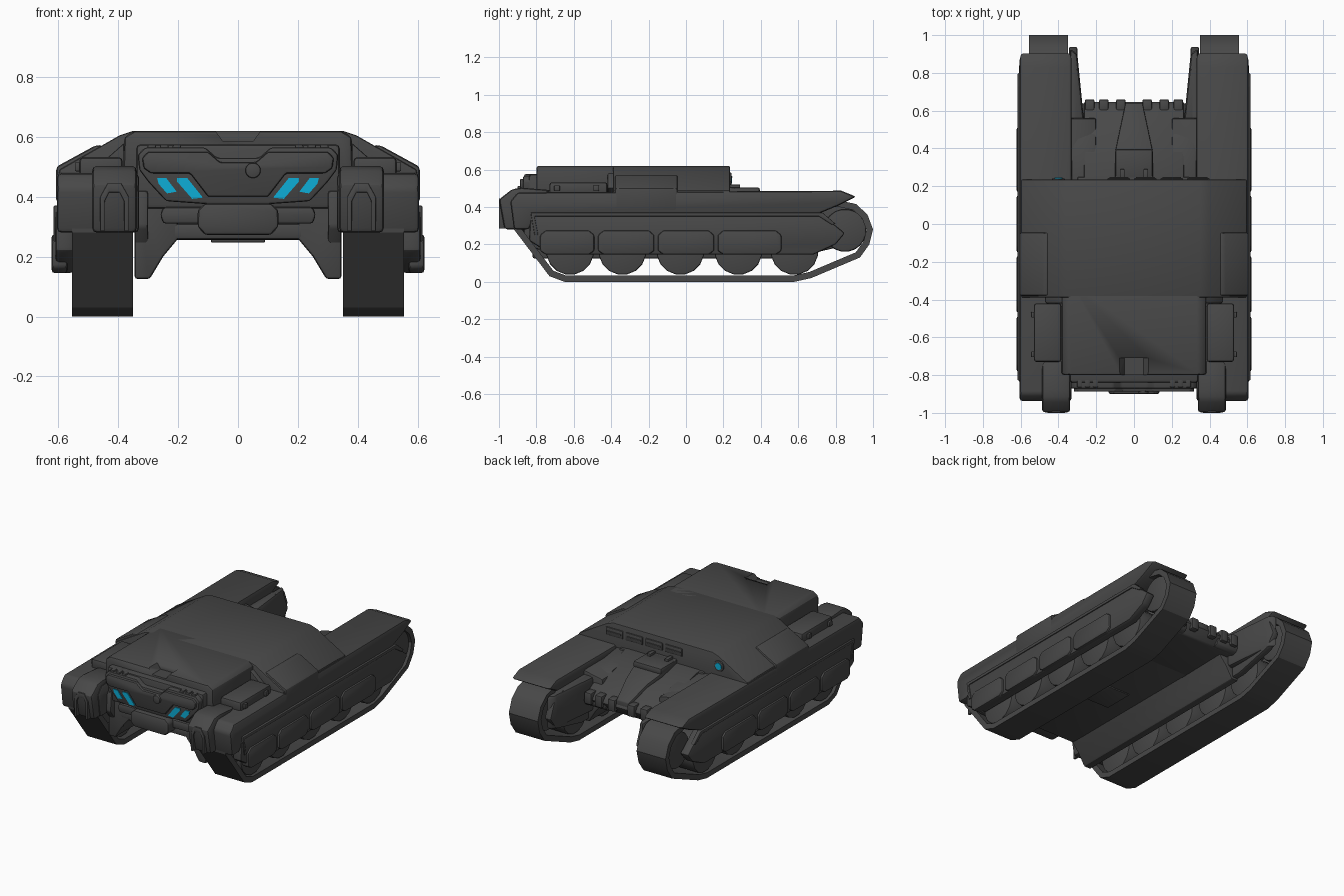
import bpy, bmesh, math
from mathutils import Vector

if "Cube" in bpy.data.objects:
    bpy.data.objects.remove(bpy.data.objects["Cube"])


def material(name, rgb):
    m = bpy.data.materials.new(name)
    m.diffuse_color = (*rgb, 1)
    m.use_nodes = True
    m.node_tree.nodes["Principled BSDF"].inputs["Base Color"].default_value = m.diffuse_color
    return m


GREY = material("dark grey", (0.065, 0.065, 0.065))
CYAN = material("cyan light", (0.004, 0.42, 0.68))


def finish(name, bm, mat, bevel=0, mirror=False, segs=2):
    bmesh.ops.recalc_face_normals(bm, faces=bm.faces)
    if bevel:
        edges = [e for e in bm.edges if e.calc_face_angle(0) > math.radians(25)]
        bmesh.ops.bevel(bm, geom=edges, offset=bevel, offset_type='OFFSET', segments=segs,
                        profile=0.5, affect='EDGES', clamp_overlap=True)
    me = bpy.data.meshes.new(name)
    bm.to_mesh(me)
    bm.free()
    me.materials.append(mat)
    ob = bpy.data.objects.new(name, me)
    bpy.context.collection.objects.link(ob)
    if mirror:
        ob.modifiers.new("mirror", 'MIRROR').use_mirror_merge = False
    return ob


def place(axis, p, t):
    return {'X': (t, p[0], p[1]), 'Y': (p[0], t, p[1]), 'Z': (p[0], p[1], t)}[axis]


def prism(name, pts, axis, a, b, bevel=0.01, mirror=False, mat=GREY):
    """Extrude a profile along an axis from a to b."""
    bm = bmesh.new()
    lo = [bm.verts.new(place(axis, p, a)) for p in pts]
    hi = [bm.verts.new(place(axis, p, b)) for p in pts]
    bm.faces.new(lo)
    bm.faces.new(hi[::-1])
    n = len(pts)
    for i in range(n):
        j = (i + 1) % n
        bm.faces.new((lo[i], lo[j], hi[j], hi[i]))
    return finish(name, bm, mat, bevel, mirror)


def box(name, x, y, z, bevel=0.006, mirror=False, mat=GREY):
    pts = [(x[0], y[0]), (x[1], y[0]), (x[1], y[1]), (x[0], y[1])]
    return prism(name, pts, 'Z', z[0], z[1], bevel, mirror, mat)


def sym(pts):
    """Complete a right-hand half profile to the left."""
    return pts + [(-x, z) for x, z in reversed(pts)]


def circle(cx, cy, r, n):
    return [(cx + r * math.cos(2 * math.pi * (i + .5) / n),
             cy + r * math.sin(2 * math.pi * (i + .5) / n)) for i in range(n)]


def band(name, pts, t, x0, x1):
    """Closed belt of thickness t, pts counter-clockwise."""
    n, inner = len(pts), []
    for i in range(n):
        p0, p, p1 = (Vector(pts[k % n]) for k in (i - 1, i, i + 1))
        d0, d1 = (p - p0).normalized(), (p1 - p).normalized()
        n0, n1 = Vector((-d0.y, d0.x)), Vector((-d1.y, d1.x))
        inner.append(p + (n0 + n1) * t / (1 + n0.dot(n1)))
    bm = bmesh.new()
    rings = [[bm.verts.new((x, q[0], q[1])) for q in loop]
             for loop, x in ((pts, x0), (pts, x1), (inner, x1), (inner, x0))]
    for r in range(4):
        A, B = rings[r], rings[(r + 1) % 4]
        for i in range(n):
            j = (i + 1) % n
            bm.faces.new((A[i], A[j], B[j], B[i]))
    return finish(name, bm, GREY, 0, True)


# tracks and wheels
band("track", [(-.65, 0), (.58, 0), (.67, .02), (.93, .13), (.98, .2), (1, .28), (.97, .36), (.91, .415),
               (.82, .435), (-.84, .44), (-.93, .38), (-.92, .28), (-.73, .03)], .034, .35, .555)
for y in (-.62, -.34, -.03, .28, .58):
    prism("road_wheel", circle(y, .165, .128, 16), 'X', .375, .545, .008, True)
prism("rear_idler", circle(.85, .275, .115, 20), 'X', .375, .54, .012, True)
prism("front_sprocket", circle(-.77, .27, .1, 16), 'X', .375, .54, .012, True)

# inner track housings
prism("inner_track_wall", [(-.85, .42), (-.86, .3), (-.74, .14), (.62, .14), (.88, .2), (.94, .28),
                           (.9, .38), (.82, .42)], 'X', .3, .345, .01, True)
prism("inner_housing", [(.2, .42), (.345, .45), (.345, .125), (.295, .125), (.25, .2), (.2, .26)],
      'Y', -.82, .56, .01, True)
prism("inner_housing_tail", [(.26, .5), (.34, .5), (.34, .93), (.3, .9)], 'Z', .2, .42, .02, True)

# fenders with front noses
prism("fender", [(-.92, .28), (-.94, .43), (-.9, .478), (.83, .487), (.91, .455), (.82, .41), (.7, .36),
                 (-.8, .36), (-.84, .28)], 'X', .33, .605, .016, True)
prism("fender_nose", [(-1, .44), (-.97, .28), (-.86, .28), (-.84, .42), (-.72, .49), (-.88, .503), (-.93, .495)],
      'X', .338, .487, .016, True)
prism("nose_arch", [(.365, .285), (.365, .4), (.39, .445), (.435, .445), (.46, .4), (.46, .285), (.445, .285),
                    (.445, .385), (.43, .415), (.395, .415), (.38, .385), (.38, .285)],
      'Y', -1, -.94, .003, True)

# side skirts with armour pods
prism("side_skirt", [(-.83, .365), (.72, .365), (.85, .26), (.8, .2), (.68, .145), (-.72, .145), (-.84, .22)],
      'X', .55, .61, .012, True)
prism("skirt_rim", [(-.83, .37), (.73, .37), (.8, .31), (.78, .305), (.71, .35), (-.81, .35), (-.79, .25), (-.81, .25)],
      'X', .59, .616, .004, True)
for a, b in ((-.78, -.49), (-.47, -.17), (-.15, .15), (.17, .51)):
    prism("skirt_pod", [(a, .25), (a + .03, .275), (b - .03, .275), (b, .25), (b, .165), (b - .03, .145),
                        (a + .03, .145), (a, .165)], 'X', .57, .622, .01, True)

# main hull
prism("belly", sym([(.3, .48), (.3, .3), (.2, .255)]), 'Y', -.8, .25, .01)
box("belly_hatch", (-.09, .09), (-.35, -.15), (.247, .27), .004)
prism("rear_hull", sym([(.35, .62), (.395, .605), (.597, .49), (.597, .38)]), 'Y', -.39, .235, .008)
roof = prism("front_hull", sym([(.345, .62), (.38, .6), (.385, .44)]), 'Y', -.8, -.3, .014)
cutter = prism("roof_notch_cutter", sym([(.05, .585), (.09, .64)]), 'Y', -.95, -.71, 0)
cutter.hide_render = True
cutter.display_type = 'WIRE'
mod = roof.modifiers.new("notch", 'BOOLEAN')
mod.operation, mod.object, mod.solver = 'DIFFERENCE', cutter, 'EXACT'
prism("side_armour", [(.45, .572), (.475, .572), (.607, .5), (.607, .38), (.45, .38)], 'Y', -.38, -.045, .012, True)
box("stowage_box", (.385, .53), (-.73, -.42), (.46, .532), .014, True)
for y in (-.69, -.48):
    box("box_clasp", (.525, .545), (y - .015, y + .015), (.485, .515), .004, True)
prism("front_cheek", [(.38, .58), (.47, .5), (.38, .46)], 'Y', -.42, -.36, .006, True)

# front face
box("front_core", (-.34, .34), (-.84, -.7), (.36, .575), .015)
prism("face_plate", sym([(.07, .53), (.11, .565), (.31, .565), (.335, .54), (.33, .49), (.3, .45), (.24, .385),
                         (.1, .375)]), 'Y', -.872, -.78, .01)
prism("face_brow", sym([(.06, .515), (.1, .55), (.3, .55), (.32, .53), (.315, .495), (.29, .478), (.16, .478),
                        (.1, .4)]), 'Y', -.888, -.8, .008)
for i in range(3):
    x = .19 + .042 * i
    box("brow_tooth", (x, x + .028), (-.865, -.79), (.55, .575), .006, True)
prism("front_chin", sym([(.11, .378), (.135, .355), (.135, .3), (.11, .272)]), 'Y', -.9, -.78, .012)
prism("front_bar", sym([(.25, .365), (.26, .34), (.25, .31)]), 'Y', -.85, -.75, .01)
box("front_lower_sill", (-.26, .26), (-.82, -.75), (.258, .31), .01)
prism("camera", circle(.05, .488, .026, 16), 'Y', -.9, -.85, .006)
prism("outer_headlight", [(.27, .463), (.24, .463), (.205, .417), (.237, .411), (.265, .443)],
      'Y', -.877, -.87, 0, True, CYAN)
prism("inner_headlight", [(.203, .463), (.17, .463), (.117, .397), (.153, .393), (.203, .45)],
      'Y', -.877, -.87, 0, True, CYAN)

# rear engine deck
prism("rear_deck", [(.2, .255), (.2, .49), (.36, .455), (.5, .42), (.63, .35), (.65, .32), (.6, .26)],
      'X', -.265, .265, .01)
prism("rear_deck_shoulder", [(.2, .4), (.2, .475), (.45, .44), (.56, .38), (.5, .34)], 'X', .2, .33, .01, True)
bm = bmesh.new()
rows = [[bm.verts.new((s * w, y, z)) for s in (-1, 1)] + [bm.verts.new((s * w, y, z - .06)) for s in (1, -1)]
        for y, w, z in ((.22, .1, .51), (.38, .1, .475), (.5, .075, .44), (.64, .045, .365))]
for A, B in zip(rows, rows[1:]):
    for i in range(4):
        bm.faces.new((A[i], A[(i + 1) % 4], B[(i + 1) % 4], B[i]))
bm.faces.new(rows[0])
bm.faces.new(rows[-1])
finish("rear_spine", bm, GREY, .006)
box("rear_hatch", (-.1, .1), (.235, .395), (.46, .505), .012)
box("hatch_hinge", (.05, .075), (.235, .29), (.49, .52), .004, True)
for x in (.045, .135, .21):
    box("rear_tooth", (x, x + .05), (.6, .66), (.29, .365), .008, True)
prism("rear_joint", circle(.6, .3, .04, 12), 'X', .12, .3, .006, True)

# rear wall vents and lamp
for i in range(4):
    x = .4 - .14 * i
    box("rear_vent", (x - .12, x), (.225, .243), (.535, .585), .005)
    box("vent_slat", (x - .11, x - .01), (.23, .248), (.556, .564), .002)
prism("rear_lamp_ring", circle(-.4, .545, .034, 20), 'Y', .225, .242, .004)
prism("rear_lamp", circle(-.4, .545, .021, 16), 'Y', .24, .246, 0, False, CYAN)

# smooth shading with sharp edges kept
bpy.ops.object.select_all(action='DESELECT')
for ob in bpy.context.collection.objects:
    ob.select_set(True)
    bpy.context.view_layer.objects.active = ob
bpy.ops.object.shade_smooth_by_angle(angle=math.radians(30))
